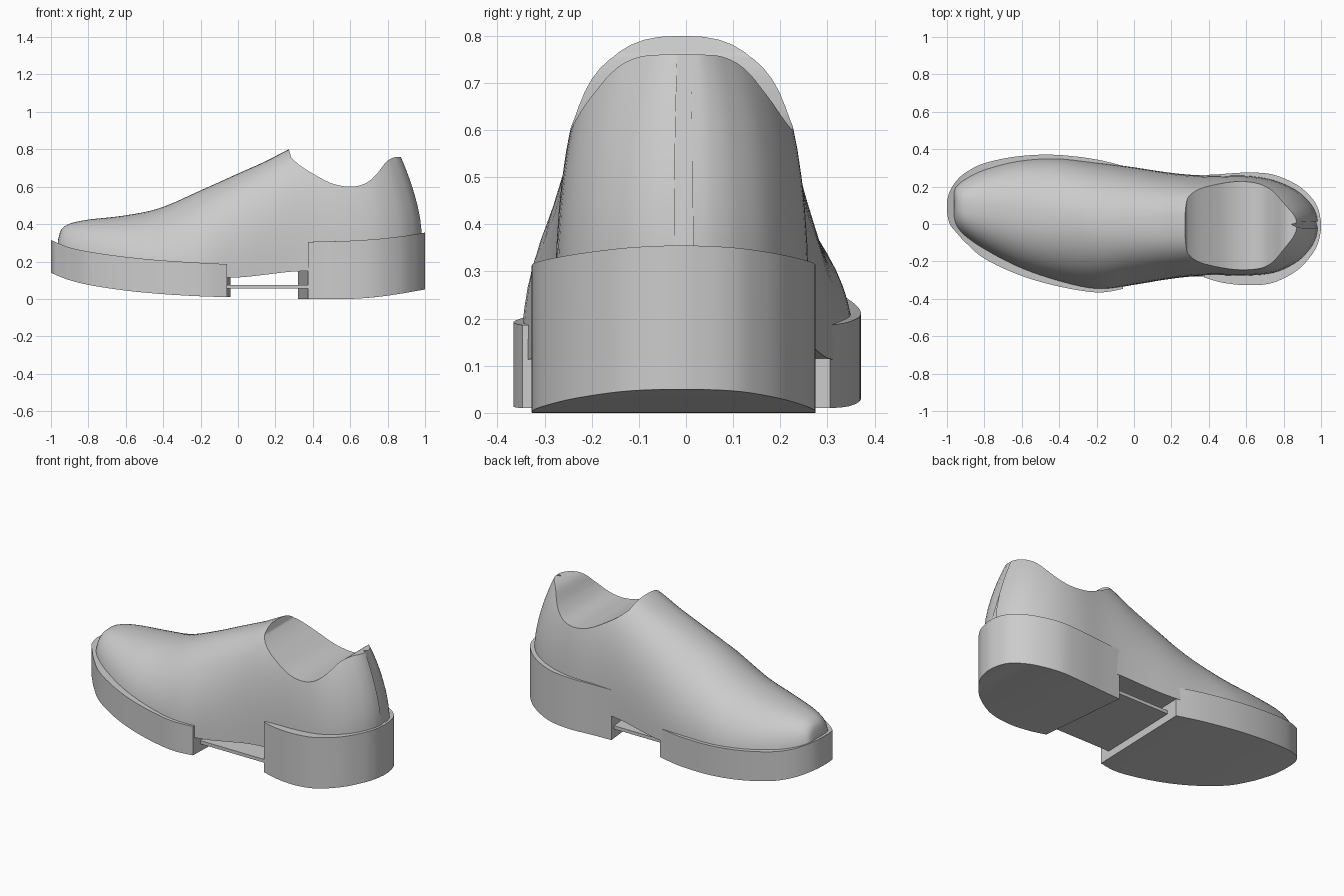
import bpy, bmesh, math

if "Cube" in bpy.data.objects:
    bpy.data.objects.remove(bpy.data.objects["Cube"])


def smooth_rows(rows, steps):
    """Catmull-Rom interpolation through rows of numbers."""
    out = []
    for i in range(len(rows) - 1):
        a, b, c, d = rows[max(i - 1, 0)], rows[i], rows[i + 1], rows[min(i + 2, len(rows) - 1)]
        for k in range(steps):
            t = k / steps
            out.append([0.5 * (2 * q + (r - p) * t + (2 * p - 5 * q + 4 * r - s) * t * t
                               + (3 * q - p - 3 * r + s) * t ** 3)
                        for p, q, r, s in zip(a, b, c, d)])
    return out + [list(rows[-1])]


def loft(name, rings, angle=35):
    """Skin closed rings of equal length and cap both ends."""
    bm = bmesh.new()
    vr = [[bm.verts.new(p) for p in r] for r in rings]
    n = len(vr[0])
    for a, b in zip(vr, vr[1:]):
        for j in range(n):
            k = (j + 1) % n
            bm.faces.new((a[j], a[k], b[k], b[j]))
    bm.faces.new(vr[0])
    bm.faces.new(vr[-1][::-1])
    bmesh.ops.recalc_face_normals(bm, faces=bm.faces)
    me = bpy.data.meshes.new(name)
    bm.to_mesh(me)
    bm.free()
    ob = bpy.data.objects.new(name, me)
    bpy.context.collection.objects.link(ob)
    shade(ob, angle)
    return ob


def shade(ob, angle):
    bpy.ops.object.select_all(action='DESELECT')
    bpy.context.view_layer.objects.active = ob
    ob.select_set(True)
    bpy.ops.object.shade_smooth_by_angle(angle=math.radians(angle))


def sole(name, rows):
    """Rows: near x, near y, far x, far y, bottom z, top z."""
    rings = [[(xn, yn, zb), (xf, yf, zb), (xf, yf, zt), (xn, yn, zt)]
             for xn, yn, xf, yf, zb, zt in smooth_rows(rows, 5)]
    return loft(name, rings)


# Front sole and heel, separated by slanted cuts
sole("front_sole", [
    (-1.0, .06, -1.0, .12, .14, .315),
    (-.985, 0, -.985, .175, .133, .308),
    (-.95, -.045, -.95, .23, .118, .293),
    (-.9, -.10, -.9, .275, .10, .275),
    (-.8, -.185, -.8, .325, .075, .253),
    (-.62, -.27, -.62, .362, .047, .227),
    (-.42, -.33, -.42, .37, .027, .207),
    (-.2, -.366, -.2, .345, .014, .193),
    (-.06, -.347, -.04, .305, .01, .186)])
sole("heel", [
    (.375, -.285, .32, .26, 0, .305),
    (.47, -.313, .44, .265, 0, .307),
    (.6, -.327, .6, .275, 0, .311),
    (.74, -.315, .74, .265, .01, .32),
    (.87, -.25, .87, .21, .028, .334),
    (.95, -.165, .95, .14, .042, .346),
    (.985, -.10, .985, .08, .048, .352),
    (1.0, -.03, 1.0, .01, .05, .355)])

# Thin plate bridging the arch
loft("shank_plate", [[(x, -.28, .055), (x, .23, .055), (x, .23, .075), (x, -.28, .075)]
                     for x in (-.06, .39)])

# Upper: arched sections; x, near y, far y, bottom z, crown z, fullness
upper_rows = [
    (-.962, .02, .19, .24, .315, 2.6),
    (-.945, -.02, .21, .23, .37, 2.5),
    (-.90, -.07, .245, .21, .402, 2.4),
    (-.80, -.14, .295, .18, .424, 2.3),
    (-.62, -.235, .342, .15, .444, 2.2),
    (-.42, -.305, .355, .13, .485, 2.1),
    (-.2, -.35, .33, .115, .58, 2.1),
    (0, -.325, .303, .115, .67, 2.3),
    (.15, -.30, .28, .13, .737, 2.5),
    (.28, -.283, .265, .145, .803, 2.65),
    (.42, -.275, .258, .15, .85, 2.65),
    (.6, -.278, .26, .15, .88, 2.6),
    (.75, -.262, .235, .15, .88, 2.6),
    (.87, -.205, .18, .15, .88, 2.6),
    (.94, -.135, .115, .15, .88, 2.6),
    (.972, -.075, .06, .15, .88, 2.6),
    (.982, -.025, .015, .15, .88, 2.6)]


def section(x, yn, yf, zb, zt, n, count=32):
    mid, half = (yn + yf) / 2, (yf - yn) / 2
    s = min(max((x - .45) / .53, 0), 1)
    s = s * s * (3 - 2 * s)
    ring = []
    for k in range(count + 1):
        a = math.pi * k / count
        c, h = math.cos(a), max(math.sin(a), 0)
        z = zb + (zt - zb) * h ** (2 / n)
        # the heel counter leans forward as it rises
        lean = .112 * s * max((z - .35) / .41, 0) ** 1.6
        ring.append((x - lean, mid + half * math.copysign(abs(c) ** (2 / n), c), z))
    return ring


upper = loft("upper", [section(*r) for r in smooth_rows(upper_rows, 5)])

# Curved collar opening cut across the upper
collar = smooth_rows([(.285, .755), (.33, .715), (.4, .67), (.5, .618), (.6, .60), (.68, .617),
                      (.74, .665), (.79, .73), (.83, .755), (.87, .76)], 3)
profile = [(.272, 1.2), (.272, .80)] + collar + [(1.2, .76), (1.2, 1.2)]
cutter = loft("collar_cutter", [[(x, y, z) for x, z in profile] for y in (-.6, .6)])
cutter.hide_render = True
mod = upper.modifiers.new("collar", 'BOOLEAN')
mod.operation, mod.solver, mod.object = 'DIFFERENCE', 'EXACT', cutter
bpy.context.view_layer.objects.active = upper
bpy.ops.object.modifier_apply(modifier=mod.name)
bpy.data.objects.remove(cutter)
shade(upper, 35)
